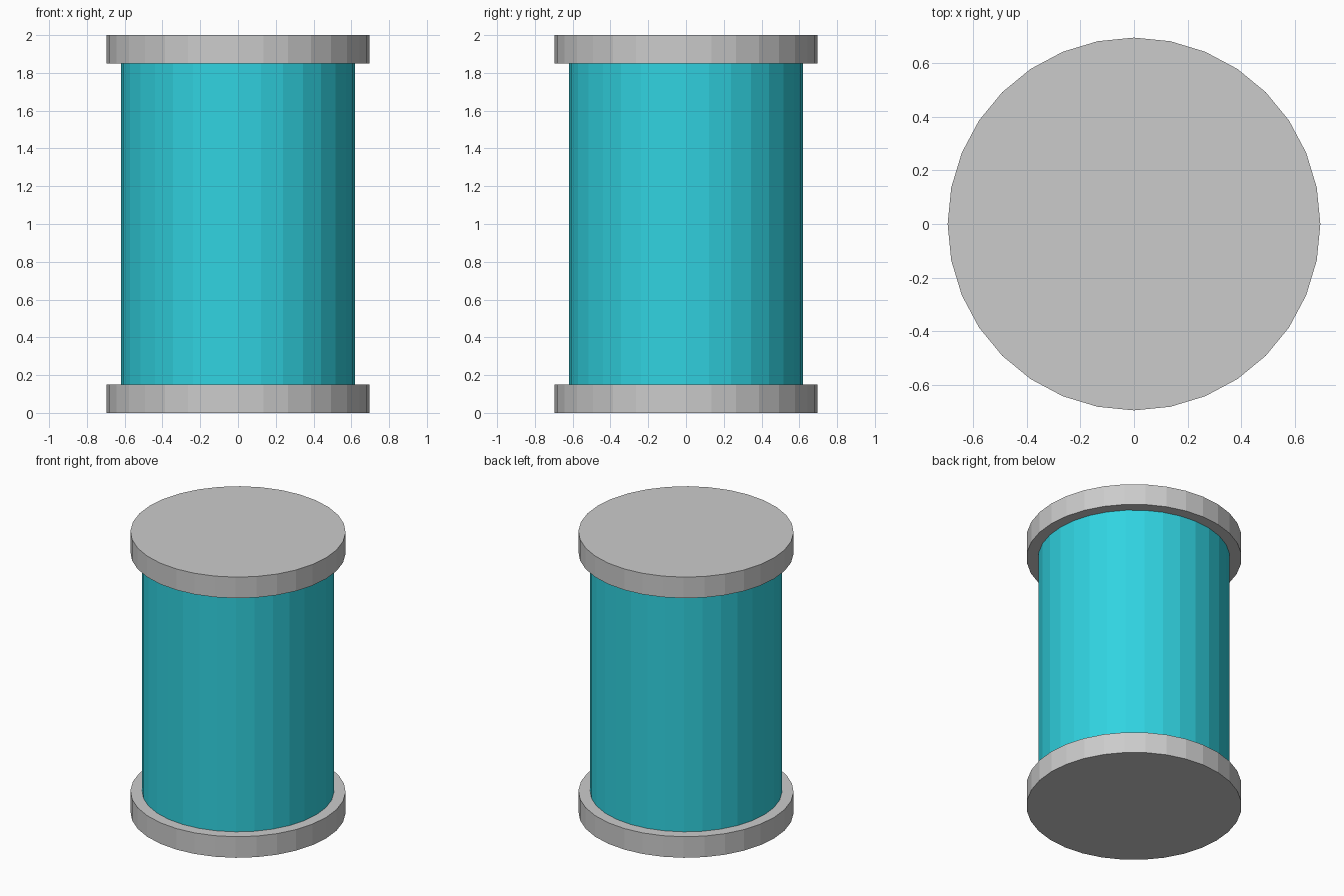
import bpy

if "Cube" in bpy.data.objects:
    bpy.data.objects.remove(bpy.data.objects["Cube"])

SIDES = 32
CAP_R, CAP_H = 0.695, 0.15
BODY_R, HEIGHT = 0.62, 2.0


def cylinder(name, radius, z0, z1):
    bpy.ops.mesh.primitive_cylinder_add(
        vertices=SIDES, radius=radius, depth=z1 - z0,
        location=(0, 0, (z0 + z1) / 2))
    obj = bpy.context.object
    obj.name = name
    return obj


def colour(obj, name, rgb):
    mat = bpy.data.materials.new(name)
    mat.diffuse_color = (*rgb, 1)
    mat.use_nodes = True
    mat.node_tree.nodes["Principled BSDF"].inputs["Base Color"].default_value = mat.diffuse_color
    obj.data.materials.append(mat)


# Grey end caps
cylinder("bottom_cap", CAP_R, 0, CAP_H)
cylinder("top_cap", CAP_R, HEIGHT - CAP_H, HEIGHT)

# Cyan body between the caps
body = cylinder("body", BODY_R, CAP_H, HEIGHT - CAP_H)
colour(body, "cyan", (0.03, 0.65, 0.75))
